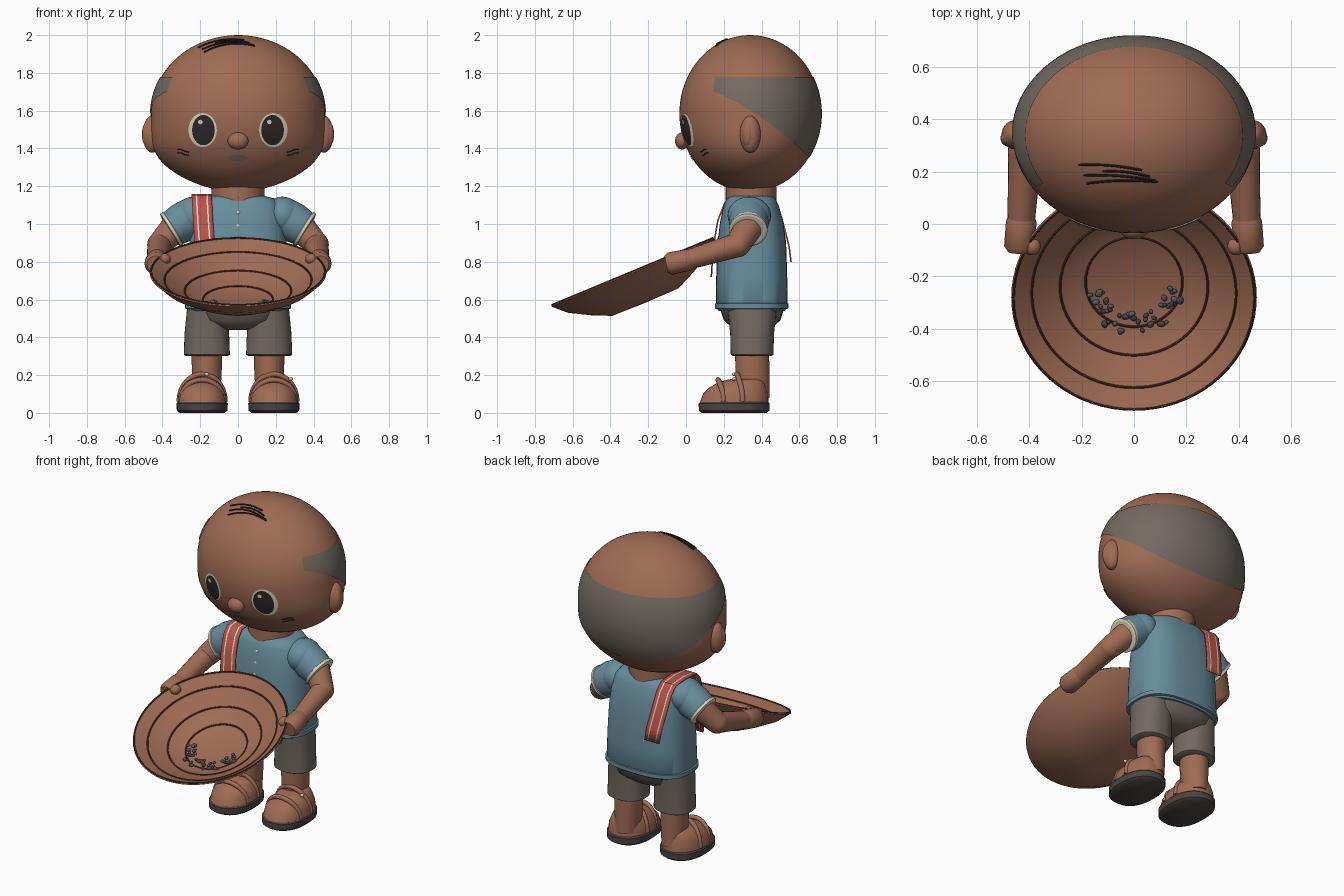
import bpy, bmesh, random
from math import sin, cos, pi, sqrt, radians, copysign
from mathutils import Matrix, Vector

if "Cube" in bpy.data.objects:
    bpy.data.objects.remove(bpy.data.objects["Cube"])


def material(name, *rgb):
    m = bpy.data.materials.new(name)
    m.use_nodes = True
    m.diffuse_color = (*rgb, 1)
    m.node_tree.nodes["Principled BSDF"].inputs["Base Color"].default_value = (*rgb, 1)
    return m


skin = material("warm_brown", .35, .15, .09)
blue = material("shirt_blue", .14, .27, .34)
grey = material("warm_grey", .17, .145, .12)
sole_grey = material("sole_grey", .07, .06, .058)
red = material("sash_red", .48, .09, .07)
cream = material("cream", .72, .66, .5)
dark = material("near_black", .028, .022, .02)
weave = material("dark_brown", .09, .035, .022)
slate = material("slate", .08, .11, .13)


def finish(name, bm, *mats):
    mesh = bpy.data.meshes.new(name)
    bm.to_mesh(mesh)
    bm.free()
    ob = bpy.data.objects.new(name, mesh)
    bpy.context.collection.objects.link(ob)
    for m in mats:
        mesh.materials.append(m)
    bpy.ops.object.select_all(action="DESELECT")
    ob.select_set(True)
    bpy.context.view_layer.objects.active = ob
    bpy.ops.object.shade_smooth_by_angle(angle=radians(42))
    return ob


def grid(name, rows, *mats, closed=True, caps=(), stripes=None):
    """Skin a list of point rows; caps lists the rows to fill."""
    bm = bmesh.new()
    vs = [[bm.verts.new(p) for p in row] for row in rows]
    n = len(rows[0])
    for lo, hi in zip(vs, vs[1:]):
        for j in range(n if closed else n - 1):
            k = (j + 1) % n
            f = bm.faces.new((lo[j], lo[k], hi[k], hi[j]))
            if stripes:
                f.material_index = stripes[j]
    for i in caps:
        bm.faces.new(vs[i])
    if len(caps) == 2:
        bmesh.ops.recalc_face_normals(bm, faces=bm.faces)
    return finish(name, bm, *mats)


def loft(name, x, sections, mat, power=2.0, n=40):
    """Stack rounded sections given as (z, centre y, half width, half depth)."""
    def c(v):
        return copysign(abs(v) ** (2 / power), v)
    rows = [[(x + rx * c(cos(2 * pi * j / n)), cy + ry * c(sin(2 * pi * j / n)), z)
             for j in range(n)] for z, cy, rx, ry in sections]
    return grid(name, rows, mat, caps=(0, -1))


def ball(name, loc, rad, mat, seg=28):
    bm = bmesh.new()
    bmesh.ops.create_uvsphere(bm, u_segments=seg, v_segments=seg // 2, radius=1,
                              matrix=Matrix.Translation(loc) @ Matrix.Diagonal((*rad, 1)))
    return finish(name, bm, mat)


def tube(name, pts, radii, mat, closed=False, res=6):
    """Round tube along a path, with one radius or a radius per point."""
    if not isinstance(radii, (list, tuple)):
        radii = [radii] * len(pts)
    cu = bpy.data.curves.new(name, "CURVE")
    cu.dimensions, cu.bevel_depth, cu.bevel_resolution, cu.use_fill_caps = "3D", 1, res, True
    sp = cu.splines.new("POLY")
    sp.points.add(len(pts) - 1)
    sp.use_cyclic_u = closed
    for q, p, r in zip(sp.points, pts, radii):
        q.co, q.radius = (*p, 1), r
    tmp = bpy.data.objects.new(name + "_path", cu)
    bpy.context.collection.objects.link(tmp)
    mesh = bpy.data.meshes.new_from_object(tmp.evaluated_get(bpy.context.evaluated_depsgraph_get()))
    bpy.data.objects.remove(tmp)
    bm = bmesh.new()
    bm.from_mesh(mesh)
    for f in bm.faces:
        f.material_index = 0
    return finish(name, bm, mat)


# Head, wider at the cheeks
HY, HZ, HA, HB, HC = .34, 1.585, .46, .375, .415


def head_size(z):
    d = (z - HZ) / HC
    return sqrt(max(0, 1 - d * d)), 1 + (.8 * d * d * (1 + d) if d < 0 else 0)


def head_point(a, z, grow=1.0):
    r, w = head_size(z)
    return (HA * r * w * cos(a) * grow, HY + HB * r * sin(a) * grow, z)


def face_y(x, z):
    r, w = head_size(z)
    return HY - HB * sqrt(max(0, r * r - (x / (HA * w)) ** 2))


grid("head", [[head_point(2 * pi * j / 64, HZ - HC * cos(.03 + (pi - .06) * i / 40))
               for j in range(64)] for i in range(41)], skin, caps=(0, -1))


# Hair band around the sides and back
def hair_low(a):
    z = 1.55
    for _ in range(40):
        t = max(0, head_point(a, z)[1] - .15)
        z = (z + 1.70 - .4 * t - .6 * t * t) / 2
    return z


angles = [-.577 + (pi + 1.154) * j / 72 for j in range(73)]
lows = [hair_low(a) for a in angles]
grid("hair_band", [[head_point(a, lo + (1.777 - lo) * i / 14, 1.012) for a, lo in zip(angles, lows)]
                   for i in range(15)], grey, closed=False)


# Eyes and mouth as thin plates following the face
def plate(name, cx, cz, rx, rz, lift, mat):
    def at(k, t):
        x, z = cx + k * rx * cos(t), cz + k * rz * sin(t)
        return (x, face_y(x, z) - lift, z)
    grid(name, [[at(k, 2 * pi * j / 32) for j in range(32)] for k in (1, .7, .4, .1)], mat, caps=(-1,))


for s, side in ((1, "left"), (-1, "right")):
    plate(side + "_eye_white", s * .187, 1.497, .075, .09, .004, cream)
    plate(side + "_pupil", s * .183, 1.497, .06, .08, .007, dark)
    plate(side + "_eye_glint", s * .183 - .017, 1.54, .012, .012, .009, cream)
    ball(side + "_ear", (s * .455, .34, 1.475), (.05, .055, .098), skin)
    ball(side + "_ear_inner", (s * .475, .328, 1.475), (.034, .034, .07), skin)
    for i in range(2):
        line = [(s * x, 1.388 - .018 * i + .008 * cos(60 * x)) for x in (.26, .28, .30, .32)]
        tube(side + "_cheek_line", [(x, face_y(x, z) - .001, z) for x, z in line], .003, dark, res=2)
plate("mouth", 0, 1.35, .055, .017, .004, grey)
ball("nose", (0, -.02, 1.44), (.055, .038, .045), skin)

# Loose strands on the crown
for x0, x1, y0, y1 in ((-.21, .03, .225, .205), (-.19, .08, .185, .165),
                       (-.18, .09, .155, .16), (-.12, .06, .20, .18)):
    pts = []
    for i in range(9):
        x, y = x0 + (x1 - x0) * i / 8, y0 + (y1 - y0) * i / 8 + .008 * sin(pi * i / 8)
        pts.append((x, y, HZ + HC * sqrt(1 - (x / HA) ** 2 - ((y - HY) / HB) ** 2) + .003))
    tube("hair_strand", pts, .0045, dark, res=2)

# Neck, shirt and shorts
loft("neck", 0, [(1.08, .345, .14, .135), (1.26, .345, .14, .135)], skin)
loft("shirt", 0, [(.54, .348, .255, .175), (.56, .348, .272, .19), (.72, .348, .268, .188),
                  (.9, .348, .258, .182), (1.02, .348, .245, .166), (1.1, .345, .225, .145),
                  (1.135, .345, .195, .128), (1.148, .345, .14, .11)], blue, 2.7, 56)
loft("shirt_hem", 0, [(.55, .348, .27, .188), (.553, .348, .28, .194), (.578, .348, .28, .194),
                      (.582, .348, .27, .188)], blue, 2.7, 56)
for z in (.92, .99, 1.06):
    ball("button", (0, .348 - .178 + .16 * max(0, z - .9), z), (.012, .008, .012), cream, 14)
loft("shorts_seat", 0, [(.44, .35, .07, .07), (.455, .35, .14, .11), (.49, .35, .22, .15),
                        (.56, .35, .25, .172)], grey, 2.4)


# Basket: tilted shallow bowl with woven rings
tilt = Matrix.Translation((0, -.283, .75)) @ Matrix.Rotation(radians(22.6), 4, "X")


def bowl_ring(r, h, n=72):
    return [tilt @ Vector((r * cos(2 * pi * j / n), r * sin(2 * pi * j / n), h)) for j in range(n)]


profile = [(.01, -.165), (.18, -.165), (.28, -.115), (.39, -.052), (.455, -.004), (.462, 0),
           (.468, -.008), (.40, -.072), (.29, -.132), (.19, -.177), (.01, -.18)]
grid("basket", [bowl_ring(r, h) for r, h in profile], skin, caps=(0, -1))
for r, h in ((.185, -.162), (.282, -.113), (.39, -.051), (.46, -.001)):
    tube("basket_ring", bowl_ring(r, h), .005, weave, closed=True, res=2)

# Pebbles gathered at the low side of the basket
random.seed(4)
bm = bmesh.new()
for i in range(44):
    a, r = radians(random.uniform(190, 350)), random.uniform(.125, .205)
    h = -.157 + max(0, r - .18) * .5
    old = set(bm.faces)
    size = random.uniform(.008, .014)
    place = tilt @ Matrix.Translation((r * cos(a), r * sin(a), h)) @ Matrix.Rotation(i, 4, "Z")
    bmesh.ops.create_icosphere(bm, subdivisions=2, radius=size,
                               matrix=place @ Matrix.Diagonal((1.2, .9, .8, 1)))
    for f in set(bm.faces) - old:
        f.material_index = i % 2
finish("pebbles", bm, slate, sole_grey)

# Striped sash over the right shoulder
path = [(-.165, .13, .72), (-.175, .14, .88), (-.185, .165, 1.02), (-.19, .2, 1.11), (-.192, .24, 1.15),
        (-.192, .345, 1.16), (-.19, .45, 1.15), (-.185, .49, 1.10), (-.17, .525, .98),
        (-.155, .55, .88), (-.145, .56, .8)]
cols = (-.053, -.032, -.024, .024, .032, .053)
sash = grid("sash", [[(x + c, y, z) for c in cols] for x, y, z in path], red, cream,
            closed=False, stripes=(0, 1, 0, 1, 0))
sash.modifiers.new("thickness", "SOLIDIFY").thickness = .008

# Arms, legs and sandals, once per side
for s, side in ((1, "left"), (-1, "right")):
    shoulder, cuff = Vector((s * .235, .335, 1.045)), Vector((s * .352, .33, .972))
    ball(side + "_shoulder", shoulder, (.1, .115, .1), blue)
    tube(side + "_sleeve", [shoulder, shoulder.lerp(cuff, .5), cuff], [.1, .106, .096], blue, res=10)
    out = (cuff - shoulder).normalized()
    tube(side + "_cuff", [cuff - out * .012, cuff - out * .008, cuff + out * .008, cuff + out * .012],
         [.094, .102, .102, .09], cream, res=10)
    elbow = (s * .415, .275, .89)
    tube(side + "_upper_arm", [cuff - out * .02, elbow], [.076, .066], skin, res=8)
    ball(side + "_elbow", elbow, (.066, .066, .066), skin)
    tube(side + "_forearm", [elbow, (s * .43, .01, .81)], [.065, .052], skin, res=8)
    tube(side + "_hand", [(s * .43, .03, .815), (s * .43, .01, .81), (s * .435, -.085, .79),
                          (s * .435, -.105, .786)], [.05, .058, .06, .046], skin, res=8)
    ball(side + "_thumb", (s * .388, -.085, .815), (.032, .034, .03), skin)

    loft(side + "_shorts_leg", s * .165, [(.3, .35, .108, .1), (.308, .35, .122, .113), (.42, .35, .118, .116),
                                          (.55, .35, .105, .13)], grey, 2.3)
    loft(side + "_leg", s * .165, [(.08, .352, .07, .09), (.2, .352, .078, .09), (.32, .35, .082, .09)], skin)
    foot = s * .19
    loft(side + "_sole", foot, [(0, .255, .12, .172), (.012, .255, .134, .187), (.05, .255, .136, .188),
                                (.058, .255, .128, .18)], sole_grey, 2.3)
    loft(side + "_sandal", foot, [(.055, .255, .13, .182), (.1, .262, .125, .172), (.135, .275, .108, .15),
                                  (.165, .295, .085, .12), (.18, .32, .06, .08)], skin, 2.2)
    for y, w, h in ((.17, .115, .115), (.27, .122, .145)):
        tube(side + "_sandal_strap", [(foot + w * cos(t * pi / 14), y + .03 * cos(t * pi / 14) ** 2,
                                       .06 + h * sin(t * pi / 14)) for t in range(15)], .014, skin)
    ball(side + "_buckle", (foot + (.09 if s > 0 else .025), .255, .18 if s > 0 else .205),
         (.012, .012, .01), cream, 12)
